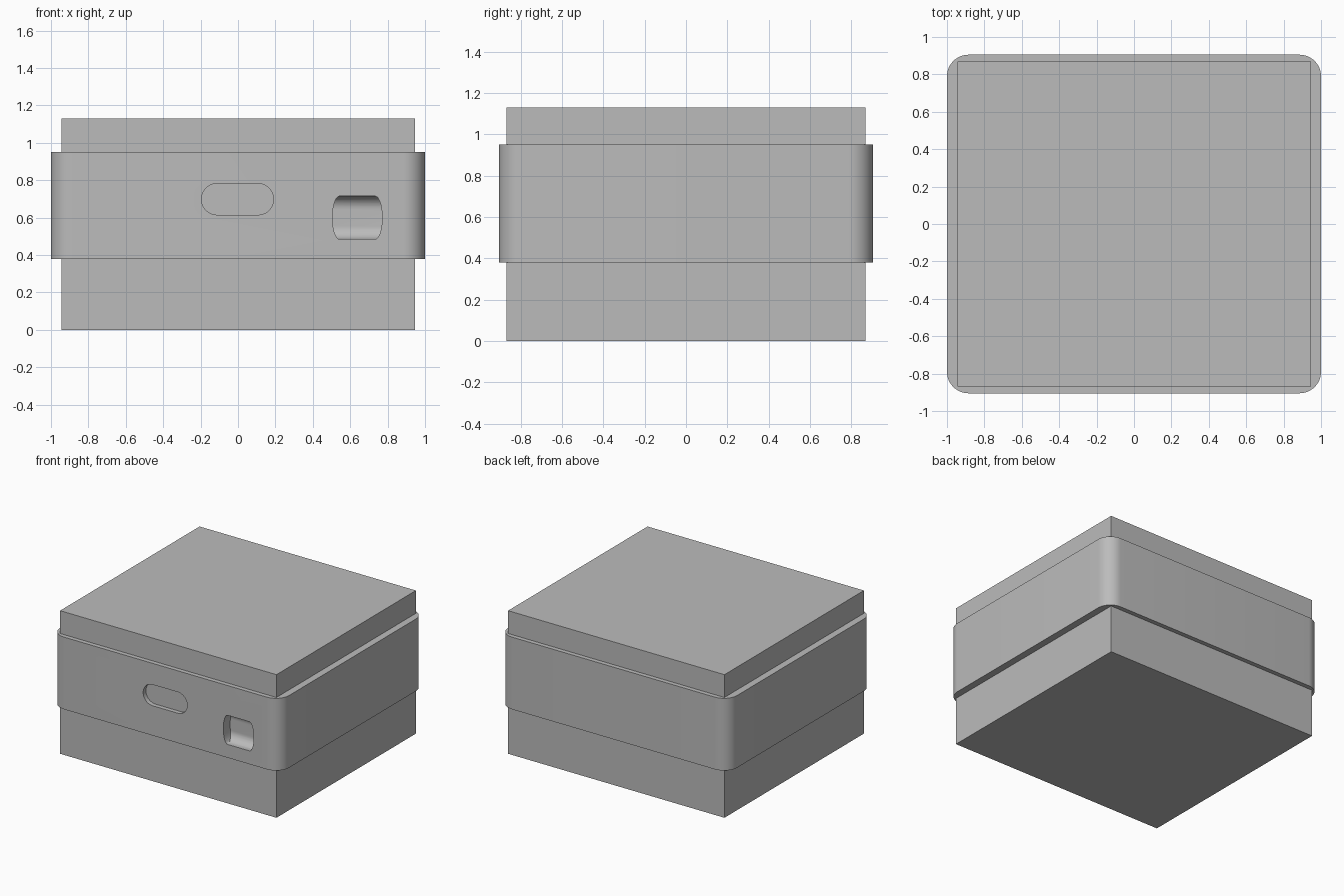
import bpy, bmesh, math

if "Cube" in bpy.data.objects:
    bpy.data.objects.remove(bpy.data.objects["Cube"])

grey = bpy.data.materials.new("plain grey")
grey.diffuse_color = (0.5, 0.5, 0.5, 1)
grey.use_nodes = True
grey.node_tree.nodes["Principled BSDF"].inputs["Base Color"].default_value = grey.diffuse_color


def prism(name, outline, axis, lo, hi):
    """Extrude a 2D outline: axis 'z' uses (x, y), 'y' uses (x, z), 'x' uses (y, z)."""
    place = {"z": lambda a, b, t: (a, b, t),
             "y": lambda a, b, t: (a, t, b),
             "x": lambda a, b, t: (t, a, b)}[axis]
    bm = bmesh.new()
    rings = [[bm.verts.new(place(a, b, t)) for a, b in outline] for t in (lo, hi)]
    bm.faces.new(rings[0])
    bm.faces.new(rings[1])
    n = len(outline)
    for i in range(n):
        j = (i + 1) % n
        bm.faces.new((rings[0][i], rings[0][j], rings[1][j], rings[1][i]))
    bmesh.ops.recalc_face_normals(bm, faces=bm.faces)
    mesh = bpy.data.meshes.new(name)
    bm.to_mesh(mesh)
    bm.free()
    mesh.materials.append(grey)
    obj = bpy.data.objects.new(name, mesh)
    bpy.context.collection.objects.link(obj)
    return obj


def rounded(x0, x1, y0, y1, r, steps=12):
    """Rounded rectangle outline."""
    pts = []
    for k, (cx, cy) in enumerate([(x1 - r, y1 - r), (x0 + r, y1 - r),
                                  (x0 + r, y0 + r), (x1 - r, y0 + r)]):
        for i in range(steps + 1):
            a = math.pi / 2 * (k + i / steps)
            pts.append((cx + r * math.cos(a), cy + r * math.sin(a)))
    return pts


def boolean(obj, tool, operation="DIFFERENCE"):
    mod = obj.modifiers.new("cut", "BOOLEAN")
    mod.object, mod.operation, mod.solver = tool, operation, "EXACT"
    bpy.context.view_layer.objects.active = obj
    bpy.ops.object.modifier_apply(modifier=mod.name)


BX, BY = 0.945, 0.87
box = [(-BX, -BY), (BX, -BY), (BX, BY), (-BX, BY)]

# Square inner body and the rounded band around its middle
body = prism("body", box, "z", 0, 1.13)
band = prism("band", rounded(-1, 1, -0.905, 0.905, 0.115), "z", 0.38, 0.95)

# Cutters: core of the band, pill slot, scooped pocket
core = prism("core_cutter", box, "z", 0.2, 1.3)
slot = prism("slot_cutter", rounded(-0.195, 0.19, 0.615, 0.782, 0.083), "y", -1.1, -0.8)

# Pocket outline: flat top and bottom, bowed sides
cx, cz, half = 0.638, 0.6, 0.115
side = [(0.095 + 0.038 * math.cos(math.pi / 2 * t / 8), half * math.sin(math.pi / 2 * t / 8))
        for t in range(-8, 9)]
pocket_outline = ([(cx + a, cz + b) for a, b in side]
                  + [(cx - a, cz - b) for a, b in side])
pocket = prism("pocket_cutter", pocket_outline, "y", -1.1, -0.7)

# Scooped back: profile in y, z with rounded inner edges
back = [(y, z) for y, z in rounded(-1.2, -0.82, cz - 0.1155, cz + 0.1155, 0.07)]
scoop = prism("scoop_cutter", back, "x", 0.3, 0.9)
boolean(pocket, scoop, "INTERSECT")

boolean(band, core)
boolean(band, slot)
boolean(band, pocket)
boolean(body, pocket)

for helper in (core, slot, pocket, scoop):
    bpy.data.objects.remove(helper)

# Smooth the rounded corners, keep edges sharp
for obj in (body, band):
    bpy.ops.object.select_all(action="DESELECT")
    obj.select_set(True)
    bpy.context.view_layer.objects.active = obj
    bpy.ops.object.shade_smooth_by_angle(angle=math.radians(30))
